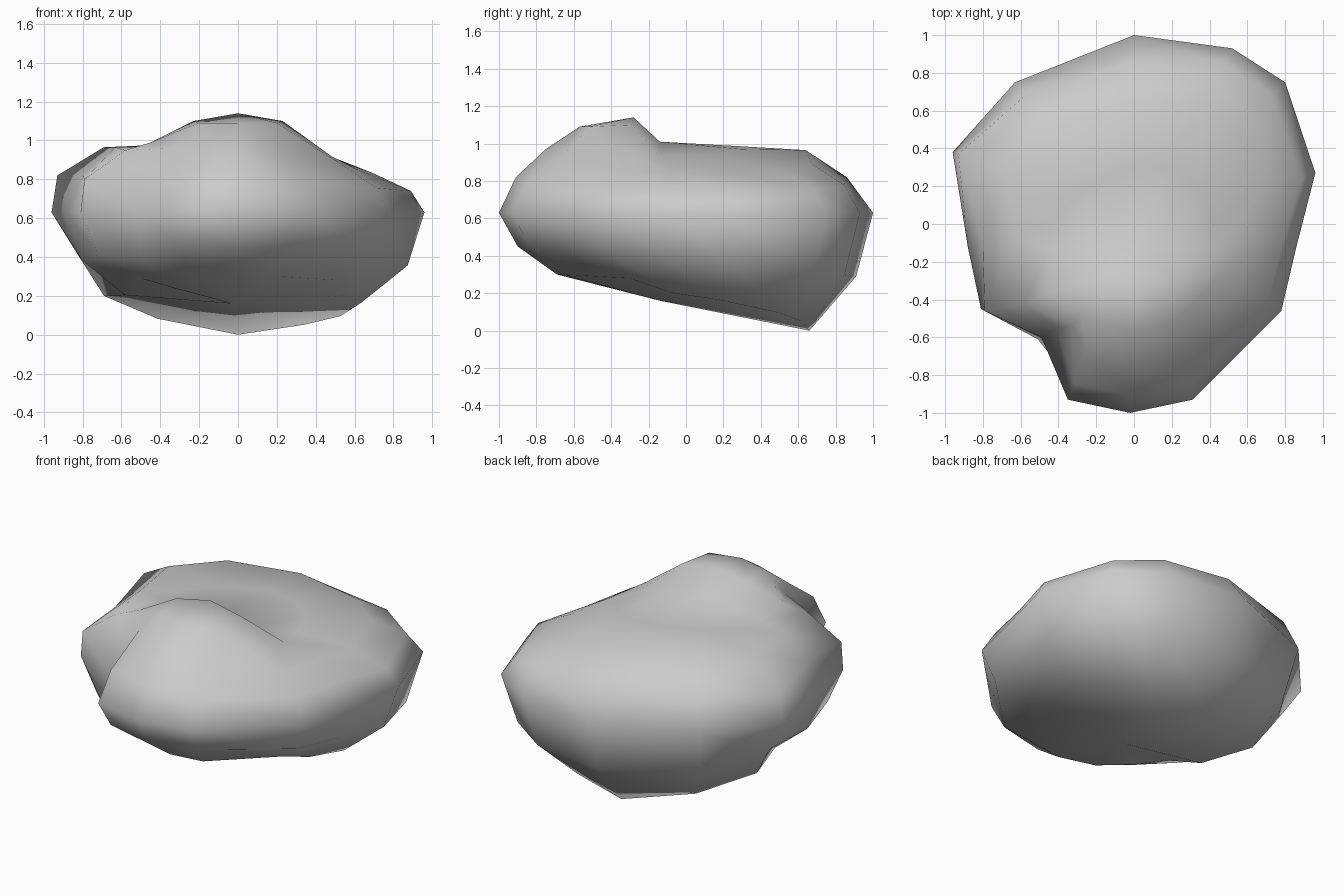
import bpy, bmesh
from mathutils import Vector

if "Cube" in bpy.data.objects:
    bpy.data.objects.remove(bpy.data.objects["Cube"])

# Widest outline seen from above, clockwise from the back
outline = [(0, 1), (.52, .93), (.8, .75), (.96, .27), (.86, -.12), (.78, -.46),
           (.31, -.93), (-.02, -1), (-.35, -.93), (-.49, -.6), (-.81, -.45),
           (-.88, -.12), (-.96, .38), (-.63, .75)]
N = len(outline)


def ring(scale, height, overrides={}):
    pts = [Vector((x * scale, y * scale, height(x * scale, y * scale))) for x, y in outline]
    for i, p in overrides.items():
        pts[i] = Vector(p)
    return pts


def underside(y):
    return .16 - .2 * (y + .14)


def lower(f, fx):
    return lambda x, y: .63 + (underside(y) - .63) * (f - fx * abs(x))


# Top rim around the plateau and the front hump
rim = [(0, .3, .985), (.2, .3, .97), (.35, .2, .95), (.42, 0, .94), (.43, -.14, .93),
       (.48, -.26, .92), (.2, -.52, 1.09), (0, -.57, 1.09), (-.2, -.52, 1.09),
       (-.28, -.48, 1.06), (-.45, -.36, .99), (-.45, -.14, .97), (-.4, .05, .975), (-.25, .2, .985)]
# Hump crest and the foot of the step behind it
inner = [(0, -.14, 1.01), (.25, -.14, .97), (.23, -.29, 1.1),
         (0, -.28, 1.14), (-.23, -.3, 1.1), (-.25, -.14, 1.0)]
inner_of = [0, 0, 1, 1, 1, 2, 2, 3, 4, 4, 4, 5, 5, 5]

rings = [
    ring(.66, lower(1.0, .2), {5: (.53, -.3, .28), 6: (.21, -.66, .3), 7: (0, -.69, .3),
                               8: (-.24, -.64, .31), 10: (-.5, -.3, .29),
                               12: (-.69, .26, .2)}),
    ring(.91, lower(.5, 0), {7: (-.02, -.9, .45), 9: (-.51, -.61, .4), 10: (-.72, -.42, .41),
                             11: (-.8, -.1, .38), 12: (-.83, .33, .42)}),
    ring(1.0, lambda x, y: .63),
    ring(.91, lambda x, y: .82 - .09 * max(x, 0), {3: (.89, .24, .74), 9: (-.41, -.55, .8),
                                                   10: (-.79, -.46, .8), 12: (-.93, .37, .82),
                                                   0: (0, .86, .82)}),
    ring(.72, lambda x, y: .965 - .19 * max(x, 0), {0: (0, .64, .965), 7: (0, -.75, .97),
                                                    9: (-.33, -.54, .96), 10: (-.58, -.42, .95)}),
    [Vector(p) for p in rim],
]

# Loft the rings, then close the top and the bottom
bm = bmesh.new()
loops = [[bm.verts.new(p) for p in r] for r in rings]
core = [bm.verts.new(p) for p in inner]
loops.append([core[k] for k in inner_of])
for a, b in zip(loops, loops[1:]):
    for i in range(N):
        j = (i + 1) % N
        corners = list(dict.fromkeys((a[i], a[j], b[j], b[i])))
        bm.faces.new(corners)
bm.faces.new([core[k] for k in (0, 1, 2, 3)])
bm.faces.new([core[k] for k in (0, 3, 4, 5)])
base = bm.verts.new((-.03, -.14, .16))
for i in range(N):
    bm.faces.new((loops[0][i], base, loops[0][(i + 1) % N]))
bmesh.ops.recalc_face_normals(bm, faces=bm.faces[:])

mesh = bpy.data.meshes.new("boulder")
bm.to_mesh(mesh)
bm.free()
boulder = bpy.data.objects.new("boulder", mesh)
bpy.context.collection.objects.link(boulder)
for p in mesh.polygons:
    p.use_smooth = True

# Mid-grey stone
stone = bpy.data.materials.new("stone")
stone.diffuse_color = (.58, .58, .58, 1)
stone.use_nodes = True
stone.node_tree.nodes["Principled BSDF"].inputs["Base Color"].default_value = stone.diffuse_color
mesh.materials.append(stone)
